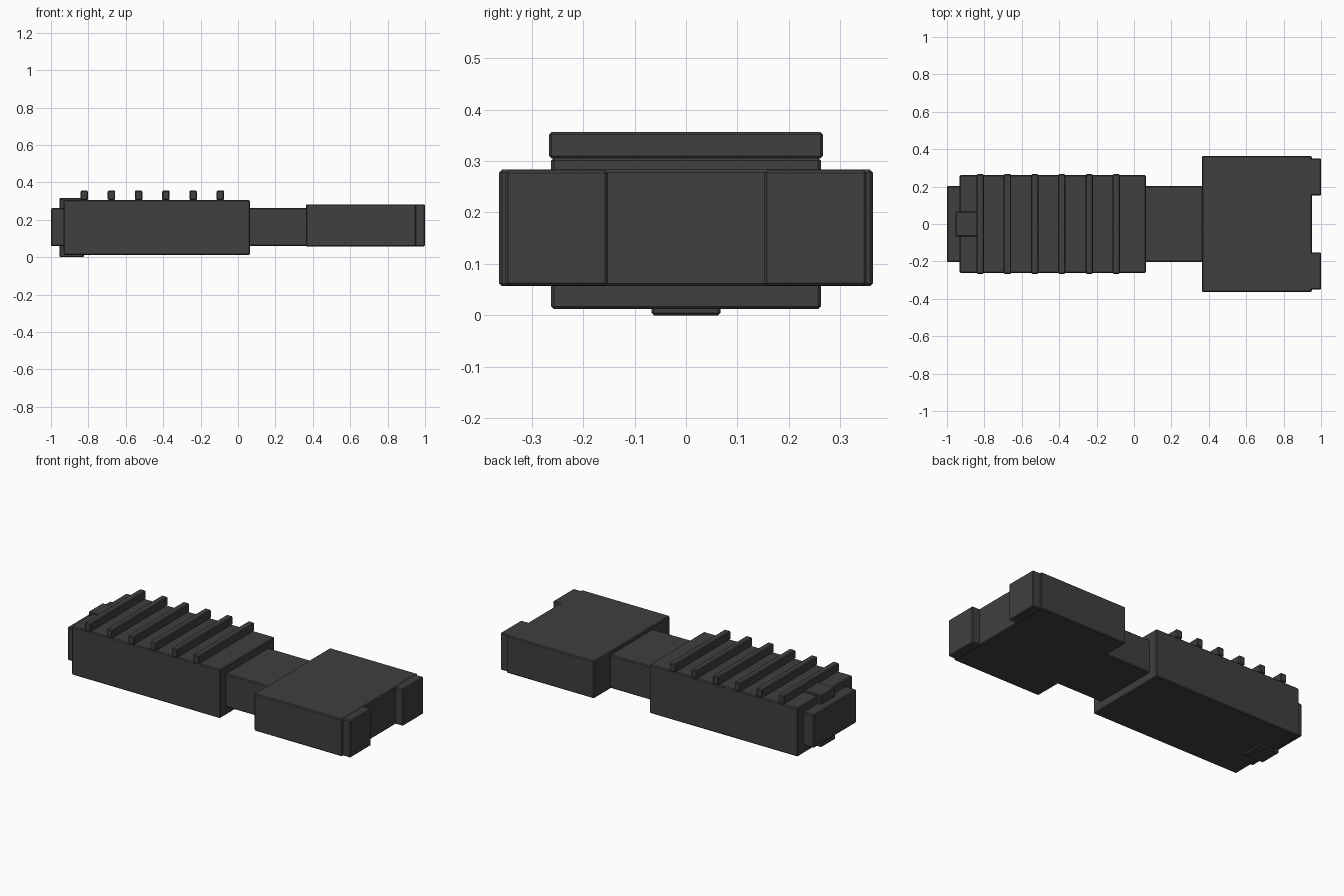
import bpy

if "Cube" in bpy.data.objects:
    bpy.data.objects.remove(bpy.data.objects["Cube"])

dark = bpy.data.materials.new("dark grey")
dark.diffuse_color = (0.05, 0.05, 0.05, 1)
dark.use_nodes = True
dark.node_tree.nodes["Principled BSDF"].inputs["Base Color"].default_value = dark.diffuse_color


def block(name, x, y, z):
    """Slightly chamfered box from (min, max) ranges."""
    bpy.ops.mesh.primitive_cube_add(
        size=1, location=[(a + b) / 2 for a, b in (x, y, z)])
    ob = bpy.context.object
    ob.name = name
    for v in ob.data.vertices:
        v.co = [c * (b - a) for c, (a, b) in zip(v.co, (x, y, z))]
    ob.data.materials.append(dark)
    bev = ob.modifiers.new("chamfer", 'BEVEL')
    bev.width = 0.005
    bev.segments = 1
    return ob


# Inner core, showing as the neck and the rear stub
block("core", (-1.0, 0.40), (-0.204, 0.204), (0.06, 0.262))

# Grip body with six raised ribs
block("grip_body", (-0.932, 0.063), (-0.262, 0.262), (0.012, 0.306))
for i in range(6):
    cx = -0.822 + i * 0.1455
    block(f"grip_rib_{i + 1}", (cx - 0.02, cx + 0.02), (-0.266, 0.266), (0.305, 0.356))

# Clip wrapped around the rear of the grip
block("rear_clip", (-0.955, -0.823), (-0.067, 0.067), (0.0, 0.316))

# Head with two end prongs
block("head", (0.363, 0.951), (-0.363, 0.363), (0.057, 0.283))
for side, y in (("front", (-0.351, -0.152)), ("back", (0.152, 0.351))):
    block(f"{side}_prong", (0.90, 1.0), y, (0.058, 0.282))
